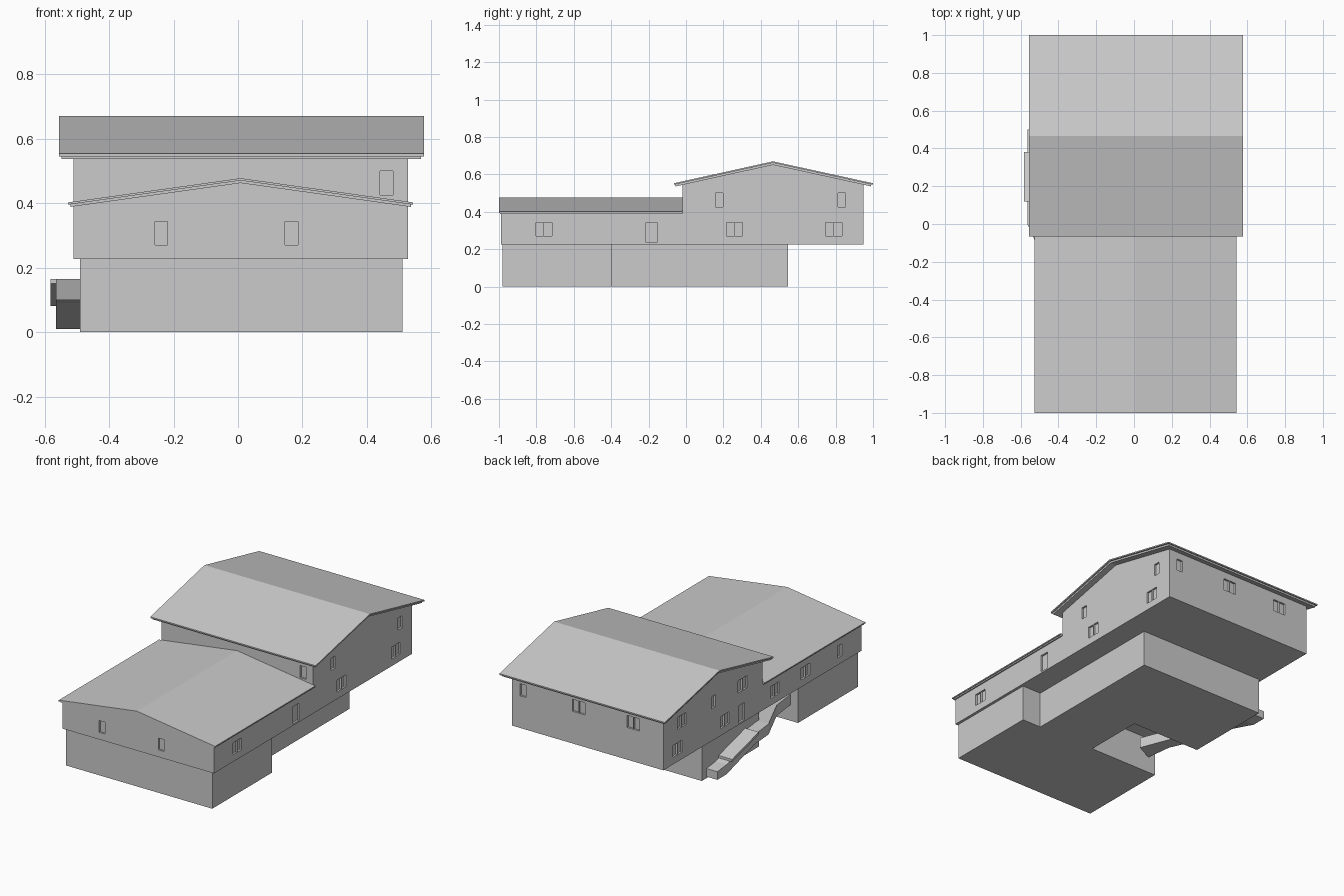
import bpy, bmesh
from mathutils import Vector

if "Cube" in bpy.data.objects:
    bpy.data.objects.remove(bpy.data.objects["Cube"])


def finish(bm, name):
    bmesh.ops.recalc_face_normals(bm, faces=bm.faces)
    me = bpy.data.meshes.new(name)
    bm.to_mesh(me)
    bm.free()
    ob = bpy.data.objects.new(name, me)
    bpy.context.collection.objects.link(ob)
    return ob


def prism(name, pts, axis, lo, hi):
    """Extrude a 2D profile along an axis from lo to hi."""
    def place(p, t):
        return {'X': (t, p[0], p[1]), 'Y': (p[0], t, p[1]), 'Z': (p[0], p[1], t)}[axis]
    bm = bmesh.new()
    f = bm.faces.new([bm.verts.new(place(p, lo)) for p in pts])
    r = bmesh.ops.extrude_face_region(bm, geom=[f])
    shift = Vector(place((0, 0), hi - lo))
    bmesh.ops.translate(bm, vec=shift, verts=[v for v in r['geom'] if isinstance(v, bmesh.types.BMVert)])
    return finish(bm, name)


def roof_sheet(name, axis, a, mid, b, eave, peak, thick, lo, hi):
    pts = [(a, eave), (mid, peak), (b, eave), (b, eave - thick), (mid, peak - thick), (a, eave - thick)]
    return prism(name, pts, axis, lo, hi)


def loft(name, sections):
    """Slab through sections of (x_left, y_left, x_right, y_right, z_bottom, z_top)."""
    bm = bmesh.new()
    rings = [[bm.verts.new(c) for c in ((xl, yl, zb), (xr, yr, zb), (xr, yr, zt), (xl, yl, zt))]
             for xl, yl, xr, yr, zb, zt in sections]
    for r, s in zip(rings, rings[1:]):
        for i in range(4):
            j = (i + 1) % 4
            bm.faces.new((r[i], r[j], s[j], s[i]))
    bm.faces.new(rings[0])
    bm.faces.new(rings[-1])
    return finish(bm, name)


# ground floor with the open corner on the left and the step on the right
prism("ground_floor", [(-.49, -.98), (.51, -.98), (.51, -.395), (.38, -.395), (.38, .545),
                       (-.49, .545), (-.49, -.015), (-.015, -.015), (-.015, -.395), (-.49, -.395)],
      'Z', 0, .226)

# upper walls with gables
XL, XR, YF, YS, YB, Z0 = -.51, .527, -.988, -.02, .95, .226
front = prism("front_walls", [(XL, Z0), (XR, Z0), (XR, .395), (.008, .462), (XL, .395)], 'Y', YF, YS)
back = prism("back_walls", [(YS, Z0), (YB, Z0), (YB, .55), (.465, .652), (YS, .55)], 'X', XL, XR)

# roofs: thin covering over a slightly smaller board layer
roof_sheet("front_roof", 'Y', -.527, .008, .543, .402, .477, .007, -1, YS)
roof_sheet("front_roof_boards", 'Y', -.52, .008, .536, .396, .470, .008, -.994, YS)
roof_sheet("back_roof", 'X', -.065, .465, 1, .553, .67, .008, -.555, .577)
roof_sheet("back_roof_boards", 'X', -.055, .465, .99, .547, .662, .011, -.547, .567)

# window and door recesses: (side, centre along wall, kind, z_low, z_high)
LOW, HIGH, DOOR = (.27, .343), (.425, .5), (.236, .343)
openings = {
    front: [('F', -.238, 1, LOW), ('F', .166, 1, LOW),
            ('R', -.76, 2, LOW), ('R', -.185, 0, DOOR),
            ('L', -.775, 1, LOW), ('L', -.44, 2, LOW), ('L', -.14, 2, LOW)],
    back: [('S', .46, 1, HIGH),
           ('R', .26, 2, LOW), ('R', .79, 2, LOW), ('R', .177, 1, HIGH), ('R', .832, 1, HIGH),
           ('B', .45, 1, HIGH), ('B', .07, 2, HIGH), ('B', -.305, 2, HIGH),
           ('L', .77, 2, HIGH), ('L', .46, 1, HIGH), ('L', .175, 2, HIGH),
           ('L', .81, 2, LOW), ('L', .35, 2, LOW), ('L', .185, 0, DOOR)],
}
PLANE = {'F': ('Y', YF), 'S': ('Y', YS), 'B': ('Y', YB), 'L': ('X', XL), 'R': ('X', XR)}
DEPTH = .012
for walls, items in openings.items():
    bm = bmesh.new()
    for side, c, kind, (z1, z2) in items:
        axis, p = PLANE[side]
        panes = {0: [(c, .058)], 1: [(c, .04)], 2: [(c - .0225, .041), (c + .0225, .041)]}[kind]
        for u, w in panes:
            cube = bmesh.ops.create_cube(bm, size=1)['verts']
            size = (2 * DEPTH, w, z2 - z1) if axis == 'X' else (w, 2 * DEPTH, z2 - z1)
            pos = (p, u, (z1 + z2) / 2) if axis == 'X' else (u, p, (z1 + z2) / 2)
            bmesh.ops.scale(bm, vec=size, verts=cube)
            bmesh.ops.translate(bm, vec=pos, verts=cube)
    cutter = finish(bm, walls.name + "_cutter")
    cutter.hide_render = True
    cutter.hide_viewport = True
    mod = walls.modifiers.new("openings", 'BOOLEAN')
    mod.object = cutter
    mod.operation = 'DIFFERENCE'
    mod.solver = 'EXACT'

# outdoor stair ramp: rises along the left wall, then bends into the open corner
loft("stair_ramp", [(-.565, .5, -.488, .5, .01, .06),
                    (-.565, .41, -.488, .41, .01, .07),
                    (-.565, .14, -.488, .14, .09, .15),
                    (-.565, .0, -.488, .0, .1, .165),
                    (-.46, -.23, -.40, -.16, .1, .165),
                    (-.44, -.394, -.33, -.34, .1, .165)])
# wider tread slab on the rising part
loft("stair_slab", [(-.582, .38, -.488, .38, .08, .095),
                    (-.582, .12, -.488, .12, .15, .165)])
